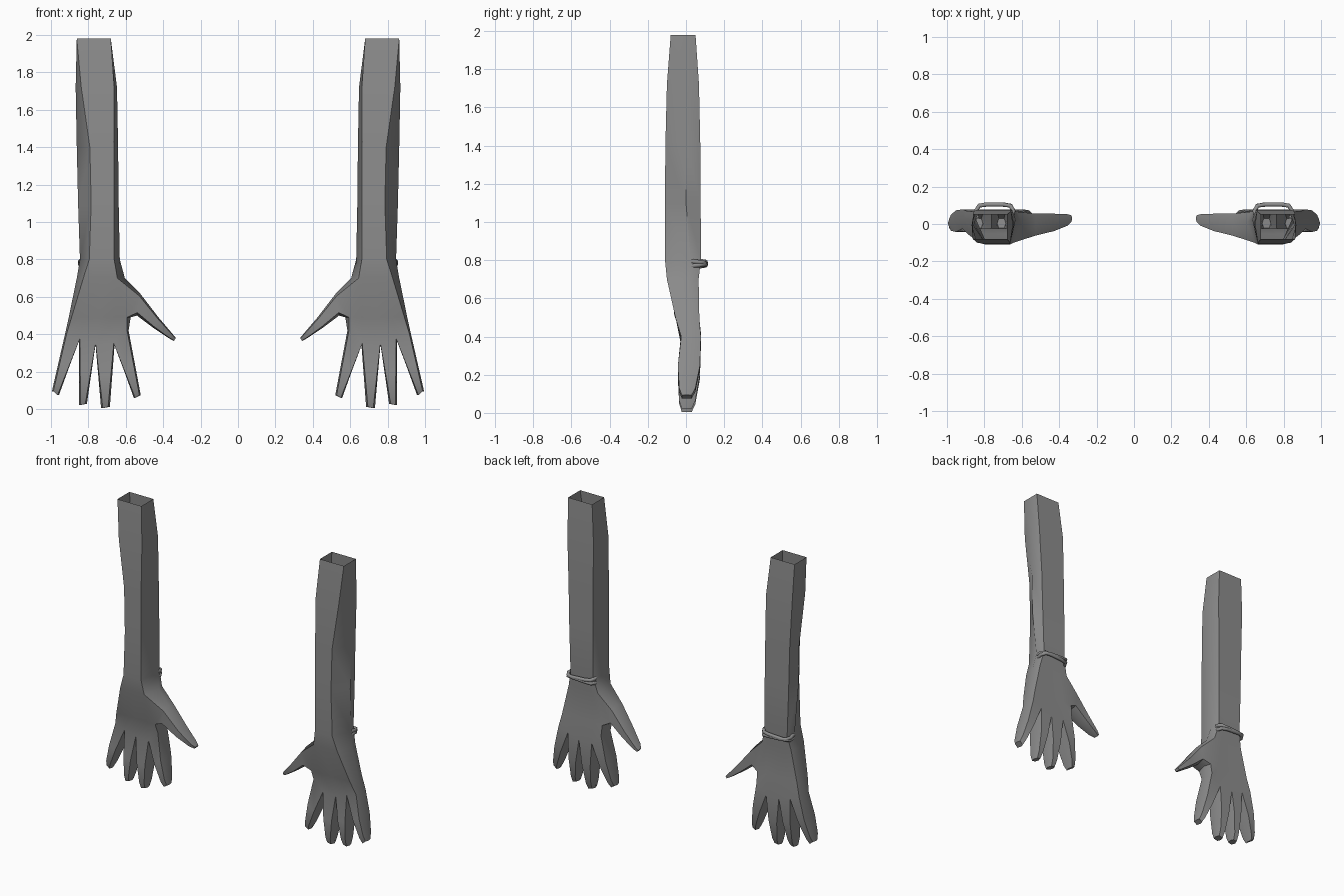
import bpy, bmesh, math
from mathutils import Vector

if "Cube" in bpy.data.objects:
    bpy.data.objects.remove(bpy.data.objects["Cube"])

skin = bpy.data.materials.new("mid_grey")
skin.diffuse_color = (0.27, 0.27, 0.27, 1)
skin.use_nodes = True
skin.node_tree.nodes["Principled BSDF"].inputs["Base Color"].default_value = skin.diffuse_color

COLS = (0, 0.22, 0.52, 0.78, 1)           # finger columns across the hand
BOTTOM_Z = (0.42, 0.35, 0.35, 0.375, 0.40)  # knuckle line / finger webs


def lerp(a, b, t):
    return a + (b - a) * t


def bridge(bm, a, b):
    """Quads between two closed loops."""
    n = len(a)
    for i in range(n):
        bm.faces.new((a[i], a[(i + 1) % n], b[(i + 1) % n], b[i]))


def finish(ob):
    """Material, smooth shading and the mirrored second arm."""
    ob.data.materials.append(skin)
    mod = ob.modifiers.new("mirror", 'MIRROR')
    mod.use_mirror_merge = False


# Forearm and palm rings: z, x inner, x outer, y front, y side, y back,
# then front inset inner/outer and back inset inner/outer
RINGS = [
    (1.98, .680, .862, -.080, -.015, .050, 0, 0, 0, 0),
    (1.72, .647, .868, -.100, -.005, .068, .015, .03, .010, .012),
    (1.40, .641, .862, -.108, .000, .075, .022, .07, .015, .020),
    (1.10, .638, .855, -.110, .000, .077, .025, .07, .015, .020),
    (0.80, .632, .845, -.110, .025, .078, .030, .05, .020, .020),
    (0.70, .605, .862, -.100, .010, .066, .040, .035, .020, .015),
    (0.49, .574, .905, -.053, .020, .070, .020, .015, .015, .010),
    (None, .585, .925, -.025, .025, .078, .008, .008, .008, .008),
]

bm = bmesh.new()
rings = []
for z, xi, xo, yf, ys, yb, fi, fo, bi, bo in RINGS:
    def zz(i):
        return BOTTOM_Z[i] if z is None else z
    front = [bm.verts.new((lerp(xi + fi, xo - fo, c), yf, zz(i))) for i, c in enumerate(COLS)]
    back = [bm.verts.new((lerp(xi + bi, xo - bo, c), yb, zz(i))) for i, c in enumerate(COLS)]
    s_in = bm.verts.new((xi, ys, zz(0)))
    s_out = bm.verts.new((xo, ys, zz(4)))
    rings.append((front, s_out, back, s_in))


def loop(r):
    f, so, b, si = r
    return f + [so] + b[::-1] + [si]


# Arm walls, leaving the hole for the thumb between rings 5 and 6
for k in range(len(rings) - 1):
    a, b = loop(rings[k]), loop(rings[k + 1])
    for i in range(12):
        if k == 5 and i in (10, 11):
            continue
        bm.faces.new((a[i], a[(i + 1) % 12], b[(i + 1) % 12], b[i]))

# Fingers: tip x inner, z inner, x outer, z outer
TIPS = [(.520, .075, .557, .060), (.685, .012, .732, .005),
        (.808, .028, .850, .022), (.957, .075, .995, .095)]
f, so, b, si = rings[-1]
mids = [si] + [bm.verts.new((lerp(.585, .925, COLS[i]), .025, BOTTOM_Z[i] - .005))
               for i in (1, 2, 3)] + [so]
for i, (x0, z0, x1, z1) in enumerate(TIPS):
    base = [f[i], f[i + 1], mids[i + 1], b[i + 1], b[i], mids[i]]
    w = (x1 - x0) * 0.2
    yf, ym, yb = -.028, .004, .036
    tip = [Vector(p) for p in ((x0 + w, yf, z0), (x1 - w, yf, z1), (x1, ym, z1),
                               (x1 - w, yb, z1), (x0 + w, yb, z0), (x0, ym, z0))]
    prev = base
    for t, bulge in ((.5, .016), (.88, .008), (1, -.006)):
        ring = []
        for j in range(6):
            p = base[j].co.lerp(tip[j], t)
            p.y += (-bulge, -bulge, 0, bulge, bulge, 0)[j]
            ring.append(bm.verts.new(p))
        bridge(bm, prev, ring)
        prev = ring
    bm.faces.new(prev)

# Thumb: upper x,z, lower x,z, y front, y back
THUMB = [(.525, .620, .540, .500, -.062, .055), (.425, .490, .450, .432, -.038, .055),
         (.350, .402, .372, .380, -.008, .052), (.332, .380, .343, .364, .012, .046)]
(fu, _, bu, su), (fl, _, bl, sl) = rings[5], rings[6]
prev = [fu[0], su, bu[0], bl[0], sl, fl[0]]
for xu, zu, xl, zl, yf, yb in THUMB:
    ym = (yf + yb) / 2
    u, l = Vector((xu, 0, zu)), Vector((xl, 0, zl))
    d = (l - u) * 0.13
    pts = [(u + d, yf), (u, ym), (u + d, yb), (l - d, yb), (l, ym), (l - d, yf)]
    ring = [bm.verts.new((p.x, y, p.z)) for p, y in pts]
    bridge(bm, prev, ring)
    prev = ring
bm.faces.new(prev)

bmesh.ops.recalc_face_normals(bm, faces=bm.faces[:])
me = bpy.data.meshes.new("arm")
bm.to_mesh(me)
bm.free()
arm = bpy.data.objects.new("arm", me)
bpy.context.collection.objects.link(arm)
bpy.context.view_layer.objects.active = arm
arm.select_set(True)
bpy.ops.object.shade_smooth_by_angle(angle=math.radians(40))
finish(arm)

# Wrist band: two crossing strands over the back of the wrist
PATH = [(.655, .030), (.645, .070), (.660, .098), (.700, .104),
        (.790, .104), (.828, .098), (.845, .070), (.838, .030)]
for name, s in (("wrist_band_upper", 1), ("wrist_band_lower", -1)):
    cu = bpy.data.curves.new(name, 'CURVE')
    cu.dimensions = '3D'
    cu.bevel_depth = 0.012
    cu.bevel_resolution = 1
    sp = cu.splines.new('POLY')
    sp.points.add(len(PATH) - 1)
    for i, (x, y) in enumerate(PATH):
        sp.points[i].co = (x, y, .782 + s * lerp(.020, -.012, i / 7), 1)
    ob = bpy.data.objects.new(name, cu)
    bpy.context.collection.objects.link(ob)
    finish(ob)
